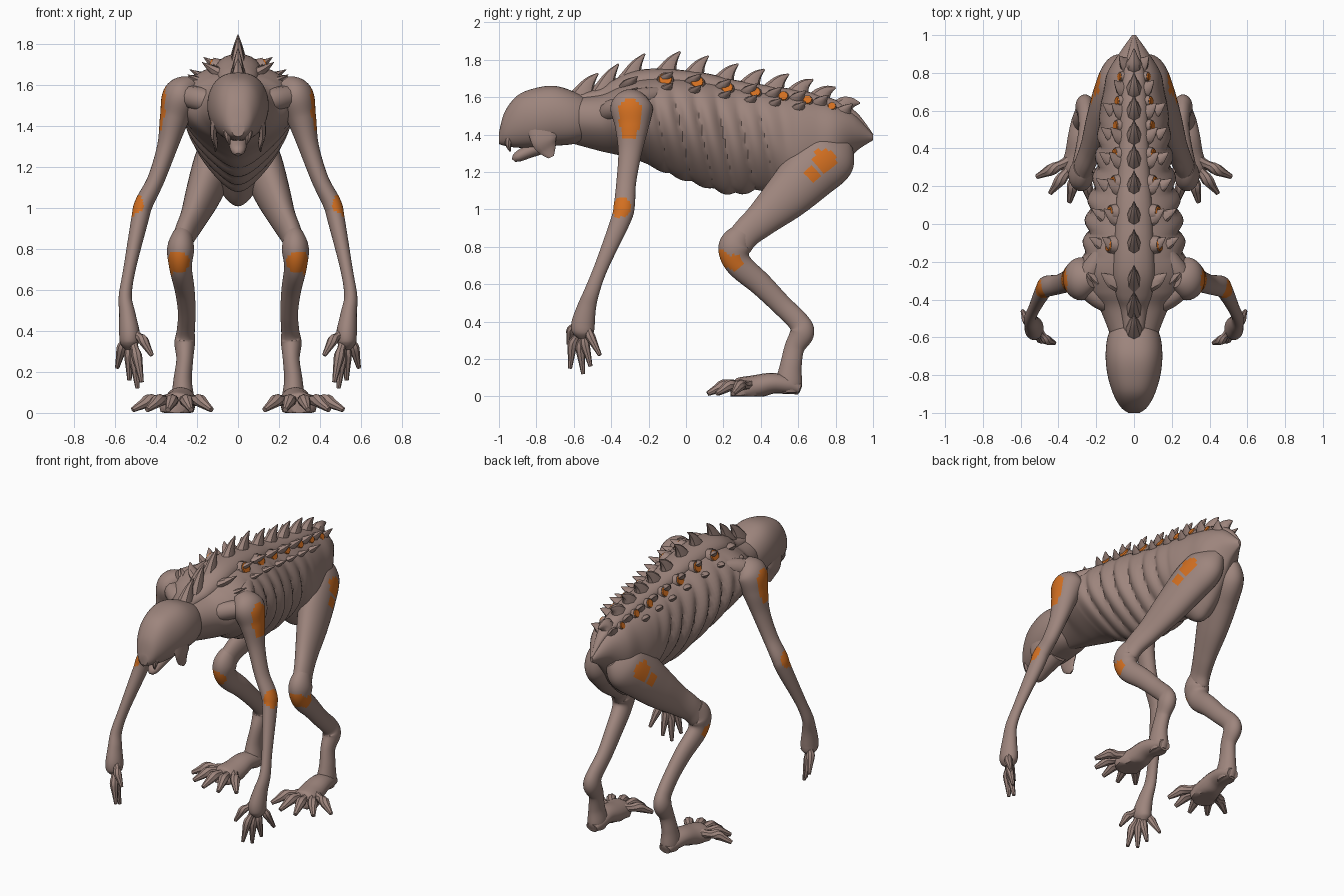
import bpy, bmesh, math
from mathutils import Vector

cube = bpy.data.objects.get("Cube")
if cube:
    bpy.data.objects.remove(cube, do_unlink=True)

X, Y = Vector((1, 0, 0)), Vector((0, 1, 0))
parts = []


def material(name, colour):
    mat = bpy.data.materials.new(name)
    mat.use_nodes = True
    mat.diffuse_color = (*colour, 1)
    mat.node_tree.nodes["Principled BSDF"].inputs["Base Color"].default_value = (*colour, 1)
    return mat


flesh = material("grey brown flesh", (.34, .235, .205))
glow = material("orange glow", (.65, .16, .015))


def spline(rows, steps):
    """Smooth interpolation through rows of numbers."""
    out = []
    last = len(rows) - 1
    for i in range(last):
        near = (rows[max(i - 1, 0)], rows[i], rows[i + 1], rows[min(i + 2, last)])
        for k in range(steps):
            t = k / steps
            out.append([.5 * (2 * b + (c - a) * t + (2 * a - 5 * b + 4 * c - d) * t * t
                              + (3 * b - a - 3 * c + d) * t ** 3) for a, b, c, d in zip(*near)])
    out.append(list(rows[last]))
    return out


def skin(name, rings, mat=flesh, patches=()):
    """Join rings of points into a closed surface; faces inside a patch glow."""
    bm = bmesh.new()
    loops = [[bm.verts.new((p[0], p[1], max(p[2], 0))) for p in ring] for ring in rings]
    count = len(loops[0])
    for low, high in zip(loops, loops[1:]):
        for i in range(count):
            j = (i + 1) % count
            bm.faces.new((low[i], low[j], high[j], high[i]))
    bm.faces.new(loops[0])
    bm.faces.new(loops[-1])
    bmesh.ops.recalc_face_normals(bm, faces=bm.faces[:])
    for face in bm.faces:
        for centre, radius in patches:
            if (face.calc_center_median() - centre).length < radius:
                face.material_index = 1
    mesh = bpy.data.meshes.new(name)
    bm.to_mesh(mesh)
    bm.free()
    mesh.materials.append(mat)
    mesh.materials.append(glow)
    obj = bpy.data.objects.new(name, mesh)
    bpy.context.collection.objects.link(obj)
    parts.append(obj)
    return obj


def limb(name, rows, flat=1, steps=6, sides=12, ref=X, mat=flesh, patches=(), side=1):
    """Tube through rows of x, y, z, radius; flat scales its depth."""
    rows = spline(rows, steps)
    centres = [Vector((side * x, y, z)) for x, y, z, _ in rows]
    rings = []
    for i, centre in enumerate(centres):
        t = (centres[min(i + 1, len(rows) - 1)] - centres[max(i - 1, 0)]).normalized()
        u = (ref - t * ref.dot(t)).normalized()
        v = t.cross(u) * flat
        angles = [math.tau * k / sides for k in range(sides)]
        rings.append([centre + (u * math.cos(a) + v * math.sin(a)) * rows[i][3] for a in angles])
    spots = [(Vector((side * x, y, z)), radius) for x, y, z, radius in patches]
    return skin(name, rings, mat, spots)


def pair(name, rows, **options):
    limb("left_" + name, rows, side=1, **options)
    limb("right_" + name, rows, side=-1, **options)


def digit(name, base, knuckle, tip, thick):
    """Bony finger or toe with a swollen middle joint."""
    pair(name, [(*base, thick), (*base.lerp(knuckle, .5), thick * .75), (*knuckle, thick),
                (*knuckle.lerp(tip, .5), thick * .7), (*tip, thick * .4)], steps=3, sides=8)


def body_ring(y, w, top, bottom, boxy, ribs, sides=56):
    """Upright cross-section, creased between the ribs."""
    mid, h = (top + bottom) / 2, (top - bottom) / 2
    ring = []
    for k in range(sides):
        a = math.tau * k / sides
        sn, cs = math.sin(a), math.cos(a)
        crease = 1
        if ribs:
            wave = abs(math.sin(math.pi * (y + .2 * (mid + h * cs - 1.3)) / .11))
            fade = max(0, min(1, (y + .25) * 6, (.58 - y) * 6)) * max(0, min(1, 1.4 - 1.5 * cs))
            crease = 1 + fade * (.14 * wave - .095)
        x = w * math.copysign(abs(sn) ** boxy, sn) * crease
        if ribs:
            x *= 1 + .13 * cs - .3 * min(cs, 0) ** 2
        ring.append((x, y, mid + h * cs * (.6 + .4 * crease)))
    return ring


# Torso from neck to tail tip: y, half width, top, bottom
trunk = spline([
    (-.6, .12, 1.6, 1.35), (-.45, .18, 1.62, 1.31), (-.36, .25, 1.66, 1.29), (-.25, .28, 1.7, 1.26),
    (-.1, .26, 1.71, 1.19), (.1, .24, 1.69, 1.12), (.25, .21, 1.66, 1.08), (.45, .19, 1.63, 1.1),
    (.6, .18, 1.61, 1.01), (.7, .16, 1.59, 1.05), (.8, .14, 1.56, 1.16), (.9, .08, 1.51, 1.3),
    (1, .01, 1.4, 1.37)], 12)
torso = skin("torso", [body_ring(*row, .95, True) for row in trunk])


def trunk_at(y):
    """Half width and top of the torso at y."""
    return min(trunk, key=lambda row: abs(row[0] - y))[1:3]


# Raised ridge along the backbone
limb("backbone_ridge", [(0, y, top - w * .1, w * .4) for y, w, top, _ in trunk[::12]], flat=.65, sides=20)

# Hooded head, jaw and hanging flaps
head = spline([
    (-.5, .1, 1.58, 1.38), (-.6, .14, 1.63, 1.35), (-.7, .15, 1.66, 1.34), (-.8, .14, 1.65, 1.33),
    (-.9, .11, 1.61, 1.33), (-.97, .07, 1.52, 1.34), (-1, .03, 1.41, 1.35)], 6)
skin("head", [body_ring(*row, .8, False) for row in head])
limb("jaw", [(0, -.72, 1.36, .06), (0, -.84, 1.31, .045), (0, -.9, 1.28, .035), (0, -.92, 1.26, .015)], flat=.8)
pair("head_flap", [(.11, -.77, 1.45, .02), (.12, -.76, 1.37, .017), (.11, -.74, 1.32, .012),
                   (.11, -.72, 1.28, .004)], flat=4)
pair("lip_fringe", [(.05, -.94, 1.4, .025), (.05, -.95, 1.35, .017), (.04, -.94, 1.31, .004)], sides=8)

# Hooked back spikes with shorter ones to either side
for n, y in enumerate([-.47, -.36, -.22, -.03, .12, .28, .42, .55, .68, .8, .93], 1):
    base = y - .08
    w, top = trunk_at(base)
    tip = trunk_at(y)[1] + .14 - .06 * abs(y)
    limb(f"back_spike_{n}", [(0, base - .02, top - .04, .055), (0, base, top + .01, .042),
                             (0, base + .035, (top + tip) / 2 + .015, .022), (0, y, tip, .003)],
         flat=1.4, steps=4, sides=8)
    for label, reach, drop in (("inner", .6, -.025), ("outer", .86, .035)):
        if n > 2 and (label == "inner" or n < 10):
            pair(f"{label}_spike_{n}", [
                (w * reach * .4, base - .01, top - drop - .065, .06),
                (w * reach * .75, base, top - drop - .035, .038),
                (w * reach + .01, base + .04, top - drop, .003)], flat=.6, steps=3, sides=8, ref=Y)

# Glowing sockets beside the spine
facing = Vector((.9, 0, .4))
for n, y in enumerate([-.11, .06, .22, .37, .52, .65, .78], 1):
    r = .039 - .0025 * n
    w, top = trunk_at(y)
    spot = Vector((w * .52, y, top - .015))
    pair(f"socket_rim_{n}", [(*(spot - facing * .06), r * 1.5), (*spot, r * 1.15)], steps=1, ref=Y)
    pair(f"socket_glow_{n}", [(*spot, r), (*(spot + facing * .006), r * .9)], steps=1, ref=Y, mat=glow)

# Shoulder blades and the muscle from neck to shoulder
pair("shoulder_blade", [(.27, -.29, 1.55, .05), (.22, -.24, 1.59, .06), (.12, -.05, 1.64, .02)], ref=Y)
pair("shoulder_muscle", [(.08, -.44, 1.5, .05), (.18, -.39, 1.53, .06), (.28, -.32, 1.55, .05)], ref=Y)

# Arms down to the palm
pair("arm", [
    (.22, -.28, 1.61, .045), (.275, -.29, 1.55, .09), (.31, -.29, 1.44, .072), (.345, -.3, 1.3, .05),
    (.4, -.32, 1.14, .042), (.46, -.33, 1.02, .045), (.48, -.35, .94, .042), (.53, -.45, .7, .03),
    (.55, -.5, .57, .032), (.54, -.53, .48, .04), (.53, -.55, .39, .05), (.53, -.55, .34, .045),
    (.53, -.55, .31, .02)], flat=1.25, sides=36, steps=9,
    patches=[(.37, -.3, 1.53, .065), (.37, -.3, 1.47, .06), (.36, -.3, 1.41, .045), (.5, -.35, 1.01, .055)])

# Fingers fanning from the palm
palm = Vector((.53, -.55, .42))
tips = [(.42, -.63, .28), (.47, -.62, .15), (.49, -.55, .12), (.53, -.51, .16), (.59, -.46, .22)]
for n, tip in enumerate(map(Vector, tips), 1):
    digit(f"finger_{n}", palm.lerp(tip, .25), palm.lerp(tip, .6) + Vector((0, -.015, .02)), tip, .026)

# Thighs, then shins down to the heel
pair("thigh", [
    (.05, .84, 1.36, .045), (.08, .78, 1.29, .095), (.12, .67, 1.2, .1), (.17, .54, 1.07, .085),
    (.22, .41, .95, .063), (.26, .32, .87, .053), (.28, .27, .8, .05), (.28, .26, .74, .02)],
    flat=1.5, sides=36, steps=9, patches=[(.18, .74, 1.26, .065), (.19, .67, 1.18, .05)])
pair("shin", [
    (.27, .3, .87, .048), (.28, .26, .8, .066), (.28, .28, .71, .055), (.26, .4, .6, .048),
    (.25, .51, .49, .043), (.255, .6, .4, .044), (.26, .62, .34, .05), (.26, .58, .26, .041),
    (.27, .56, .16, .045), (.27, .55, .07, .055), (.27, .55, .02, .045)],
    flat=1.3, sides=36, steps=9, patches=[(.29, .21, .74, .055), (.32, .26, .72, .045)])

# Feet and splayed toes
pair("foot", [(.27, .61, .04, .04), (.27, .55, .06, .06), (.28, .46, .07, .07), (.285, .37, .05, .08),
              (.3, .28, .03, .085), (.3, .24, .03, .04)], flat=.8, sides=16)
for n in range(5):
    angle = math.radians(26 * n - 40)
    heading = Vector((math.sin(angle), -math.cos(angle), 0))
    ball = Vector((.29, .36, .06))
    digit(f"toe_{n + 1}", ball + heading * .06, ball + heading * .16, ball + heading * .25 - Vector((0, 0, .045)), .032)

# Smooth shading with crisp creases
bpy.ops.object.select_all(action="DESELECT")
for obj in parts:
    obj.select_set(True)
bpy.context.view_layer.objects.active = torso
bpy.ops.object.shade_smooth_by_angle(angle=math.radians(40))
